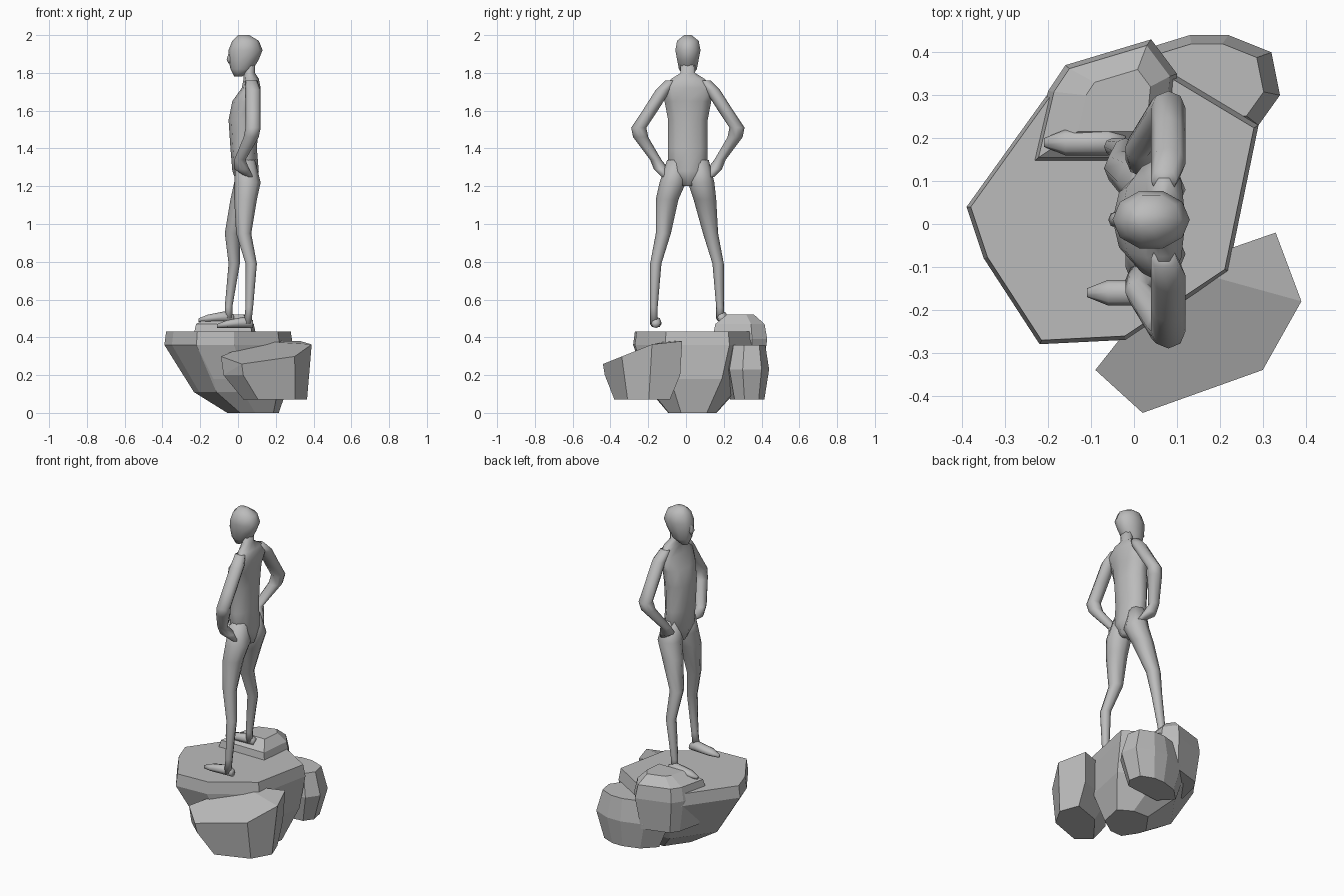
import bpy
import bmesh
import math
from mathutils import Vector

default_cube = bpy.data.objects.get("Cube")
if default_cube:
    bpy.data.objects.remove(default_cube, do_unlink=True)

# One plain grey for the whole sculpture
stone = bpy.data.materials.new("stone grey")
stone.use_nodes = True
stone.diffuse_color = (0.5, 0.5, 0.5, 1)
shader = stone.node_tree.nodes["Principled BSDF"]
shader.inputs["Base Color"].default_value = stone.diffuse_color

# The figure stands slightly off the middle of the rocks
body_centre = .01


def finish(name, bm, smooth):
    """Turn a bmesh into a named, shaded object."""
    bmesh.ops.recalc_face_normals(bm, faces=bm.faces)
    for face in bm.faces:
        face.smooth = smooth
    mesh = bpy.data.meshes.new(name)
    bm.to_mesh(mesh)
    bm.free()
    mesh.materials.append(stone)
    obj = bpy.data.objects.new(name, mesh)
    bpy.context.collection.objects.link(obj)


def loft(name, sections, sides=8, first=Vector((1, 0, 0)), second=Vector((0, 1, 0))):
    """Skin elliptical sections, each a centre and its radii along two axes."""
    bm = bmesh.new()
    rings = []
    for centre, first_radius, second_radius in sections:
        ring = []
        for step in range(sides):
            angle = math.tau * step / sides
            across = first * first_radius * math.cos(angle)
            along = second * second_radius * math.sin(angle)
            ring.append(bm.verts.new(Vector(centre) + across + along))
        rings.append(ring)
    for lower, upper in zip(rings, rings[1:]):
        for step in range(sides):
            following = (step + 1) % sides
            bm.faces.new((lower[step], lower[following], upper[following], upper[step]))
    bm.faces.new(rings[0])
    bm.faces.new(rings[-1])
    finish(name, bm, smooth=True)


def trunk(name, profile):
    """Central body part from rows of depth position, height, half depth, half width."""
    loft(name, [((x, body_centre, z), depth, width) for x, z, depth, width in profile],
         sides=10)


def limb(name, path, side=1):
    """Round limb from rows of x, y, z and radius; side mirrors it across the body."""
    loft(name, [((x, body_centre + side * y, z), radius, radius)
                for x, y, z, radius in path])


def boulder(name, outline, levels, tilt=0, flat_top=1):
    """Faceted rock: the hull of one outline repeated by level as scale, shift and height.

    The first level tilts across y and is cut off at the flat top.
    """
    centre = sum((Vector((x, y, 0)) for x, y in outline), Vector()) / len(outline)
    bm = bmesh.new()
    for level, (scale, shift, height) in enumerate(levels):
        slope = tilt if level == 0 else 0
        for x, y in outline:
            corner = centre.lerp(Vector((x, y, 0)), scale)
            corner.x += shift
            corner.z = min(flat_top, height + slope * (y - centre.y))
            bm.verts.new(corner)
    hull = bmesh.ops.convex_hull(bm, input=bm.verts)
    inside = [item for item in hull["geom_interior"] if isinstance(item, bmesh.types.BMVert)]
    bmesh.ops.delete(bm, geom=inside, context="VERTS")
    bmesh.ops.dissolve_limit(bm, angle_limit=math.radians(5), verts=bm.verts, edges=bm.edges)
    finish(name, bm, smooth=False)


# Torso and neck, from the crotch upwards
trunk("torso", [
    (.05, 1.2, .05, .03),
    (.04, 1.28, .07, .11),
    (.03, 1.4, .07, .11),
    (.03, 1.55, .08, .11),
    (.04, 1.65, .07, .13),
    (.07, 1.72, .05, .15),
    (.07, 1.77, .04, .09),
    (.06, 1.8, .03, .04),
    (.06, 1.88, .03, .04),
])

# Head, from the chin to the crown, facing sideways
trunk("head", [
    (0, 1.78, .02, .02),
    (.02, 1.82, .06, .05),
    (.03, 1.87, .08, .06),
    (.04, 1.92, .09, .07),
    (.04, 1.97, .07, .06),
    (.03, 2, .03, .02),
])
limb("nose", [(-.04, 0, 1.85, .01), (-.04, 0, 1.87, .02), (-.03, 0, 1.94, .01)])

# Arms bent with the hands on the hips, mirrored about the centre line
arm_path = [
    (.07, .09, 1.76, .03),
    (.08, .13, 1.71, .04),
    (.08, .2, 1.6, .04),
    (.08, .26, 1.51, .04),
    (.07, .25, 1.46, .04),
    (.01, .17, 1.34, .03),
    (.02, .14, 1.29, .04),
    (.06, .12, 1.25, .02),
]
for label, side in (("left", 1), ("right", -1)):
    limb(label + "_arm", arm_path, side)

# Legs, hip to ankle: one steps forward, the other stays back
limb("front_leg", [
    (.04, .06, 1.34, .05),
    (.05, .07, 1.22, .07),
    (.02, .09, 1.13, .06),
    (-.03, .12, .95, .04),
    (-.02, .16, .79, .03),
    (-.05, .17, .56, .02),
    (-.05, .17, .5, .02),
])
limb("rear_leg", [
    (.04, .06, 1.34, .05),
    (.05, .08, 1.22, .07),
    (.04, .11, 1.13, .06),
    (.03, .13, .95, .04),
    (.07, .17, .79, .03),
    (.06, .18, .56, .02),
    (.05, .18, .47, .02),
], side=-1)

# Feet, heel to toe
for label, ankle_x, ankle_y, sole in (("front", -.05, .19, .48), ("rear", .05, -.16, .45)):
    heel_to_toe = [(.03, .02, .02), (-.01, .03, .03), (-.11, .03, .02), (-.16, .01, .01)]
    loft(
        label + "_foot",
        [((ankle_x + reach, ankle_y, sole + height), width, height)
         for reach, width, height in heel_to_toe],
        first=Vector((0, 1, 0)),
        second=Vector((0, 0, 1)),
    )

# Rock pedestal: the large block, undercut on the side the figure faces
boulder(
    "main_rock",
    [(-.39, .04), (-.35, -.08), (-.22, -.28), (-.02, -.27), (.22, -.11),
     (.29, .23), (.09, .35), (-.16, .36)],
    [(.97, 0, .43), (1, 0, .36), (.8, .06, .18), (.7, .06, .11), (.4, .14, 0)],
)

# Raised block under the forward foot
boulder(
    "upper_rock",
    [(-.24, .14), (-.2, .31), (-.16, .37), (.04, .43), (.1, .35), (.08, .14)],
    [(.5, .02, .52), (.9, 0, .47), (1, 0, .39), (.8, 0, .2)],
)

# Low block at the back, reaching under the raised one
boulder(
    "back_rock",
    [(-.1, .3), (0, .4), (.13, .44), (.22, .44), (.32, .4), (.34, .3), (.29, .23), (0, .2)],
    [(.8, 0, .36), (1, 0, .23), (.75, 0, .07)],
)

# Low block at the front, its top sloping away
boulder(
    "front_rock",
    [(-.09, -.34), (.02, -.44), (.3, -.34), (.39, -.18), (.33, -.02), (.1, -.1)],
    [(1, 0, .34), (.95, 0, .2), (.7, .04, .07)],
    tilt=.4,
    flat_top=.38,
)
